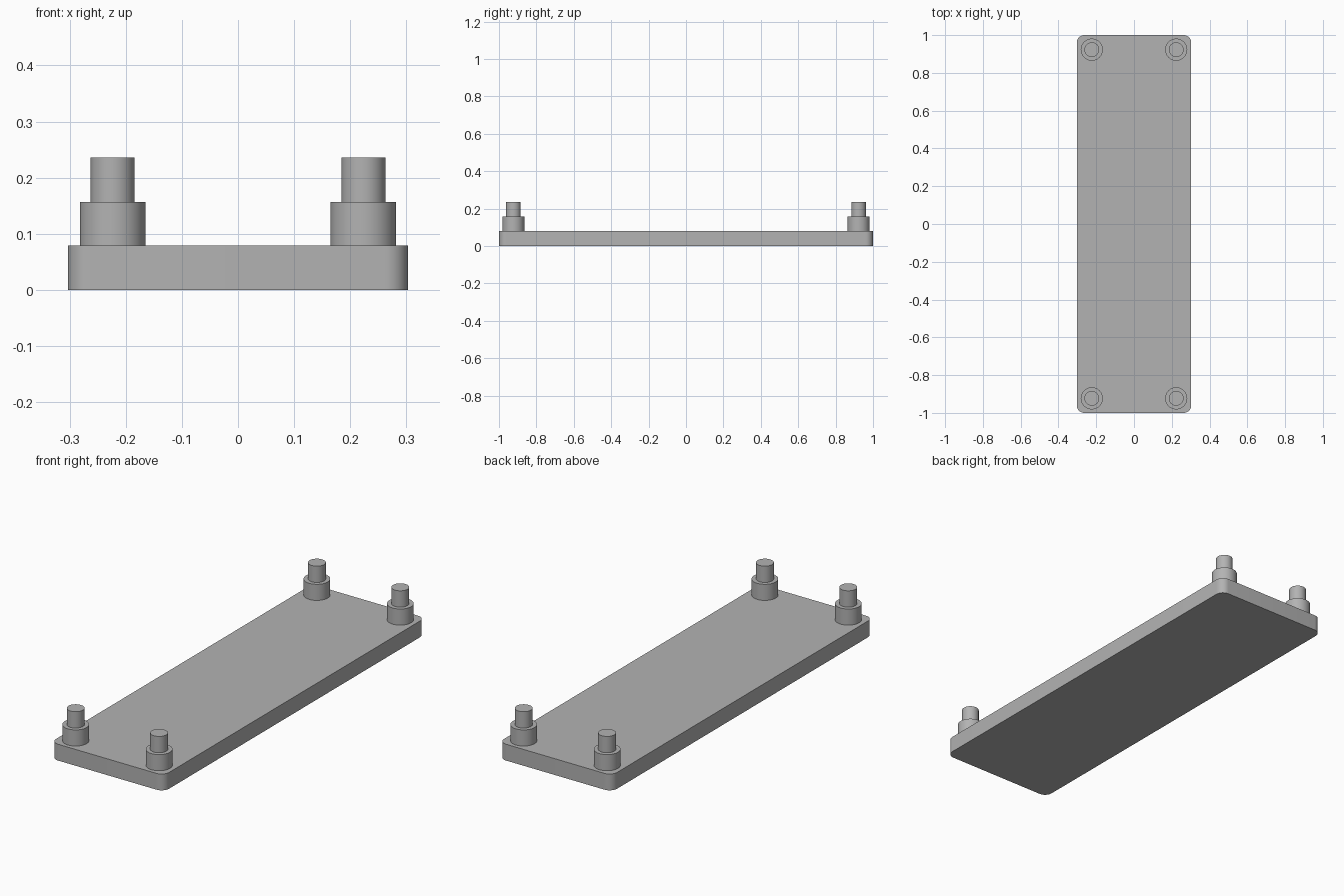
import bpy
import bmesh
from math import radians

cube = bpy.data.objects.get("Cube")
if cube:
    bpy.data.objects.remove(cube, do_unlink=True)

grey = bpy.data.materials.new("plain grey")
grey.use_nodes = True
colour = (0.45, 0.45, 0.45, 1)
grey.diffuse_color = colour
grey.node_tree.nodes["Principled BSDF"].inputs["Base Color"].default_value = colour

HALF_X, HALF_Y, PLATE_TOP = 0.303, 1.0, 0.079
COLLAR_TOP, PIN_TOP = 0.157, 0.236
POST_X, POST_Y = 0.2235, 0.923


def finish(obj):
    obj.data.materials.append(grey)
    bpy.ops.object.select_all(action="DESELECT")
    obj.select_set(True)
    bpy.context.view_layer.objects.active = obj
    bpy.ops.object.shade_smooth_by_angle(angle=radians(30))


# Base plate with rounded vertical corners
bm = bmesh.new()
bmesh.ops.create_cube(bm, size=1)
bmesh.ops.scale(bm, vec=(2 * HALF_X, 2 * HALF_Y, PLATE_TOP), verts=bm.verts)
bmesh.ops.translate(bm, vec=(0, 0, PLATE_TOP / 2), verts=bm.verts)
upright = [e for e in bm.edges
           if abs(e.verts[0].co.z - e.verts[1].co.z) > PLATE_TOP / 2]
bmesh.ops.bevel(bm, geom=upright, offset=0.04, segments=10,
                profile=0.5, affect="EDGES")
mesh = bpy.data.meshes.new("base_plate")
bm.to_mesh(mesh)
bm.free()
plate = bpy.data.objects.new("base_plate", mesh)
bpy.context.collection.objects.link(plate)
finish(plate)


# Stepped corner posts: a wide collar with a thinner pin on top
def cylinder(name, x, y, radius, bottom, top):
    bpy.ops.mesh.primitive_cylinder_add(
        vertices=48, radius=radius, depth=top - bottom,
        location=(x, y, (bottom + top) / 2))
    obj = bpy.context.object
    obj.name = name
    finish(obj)


for end, sy in (("front", -1), ("back", 1)):
    for side, sx in (("right", -1), ("left", 1)):
        x, y = sx * POST_X, sy * POST_Y
        cylinder(f"{end}_{side}_collar", x, y, 0.0585, PLATE_TOP, COLLAR_TOP)
        cylinder(f"{end}_{side}_pin", x, y, 0.039, COLLAR_TOP, PIN_TOP)
